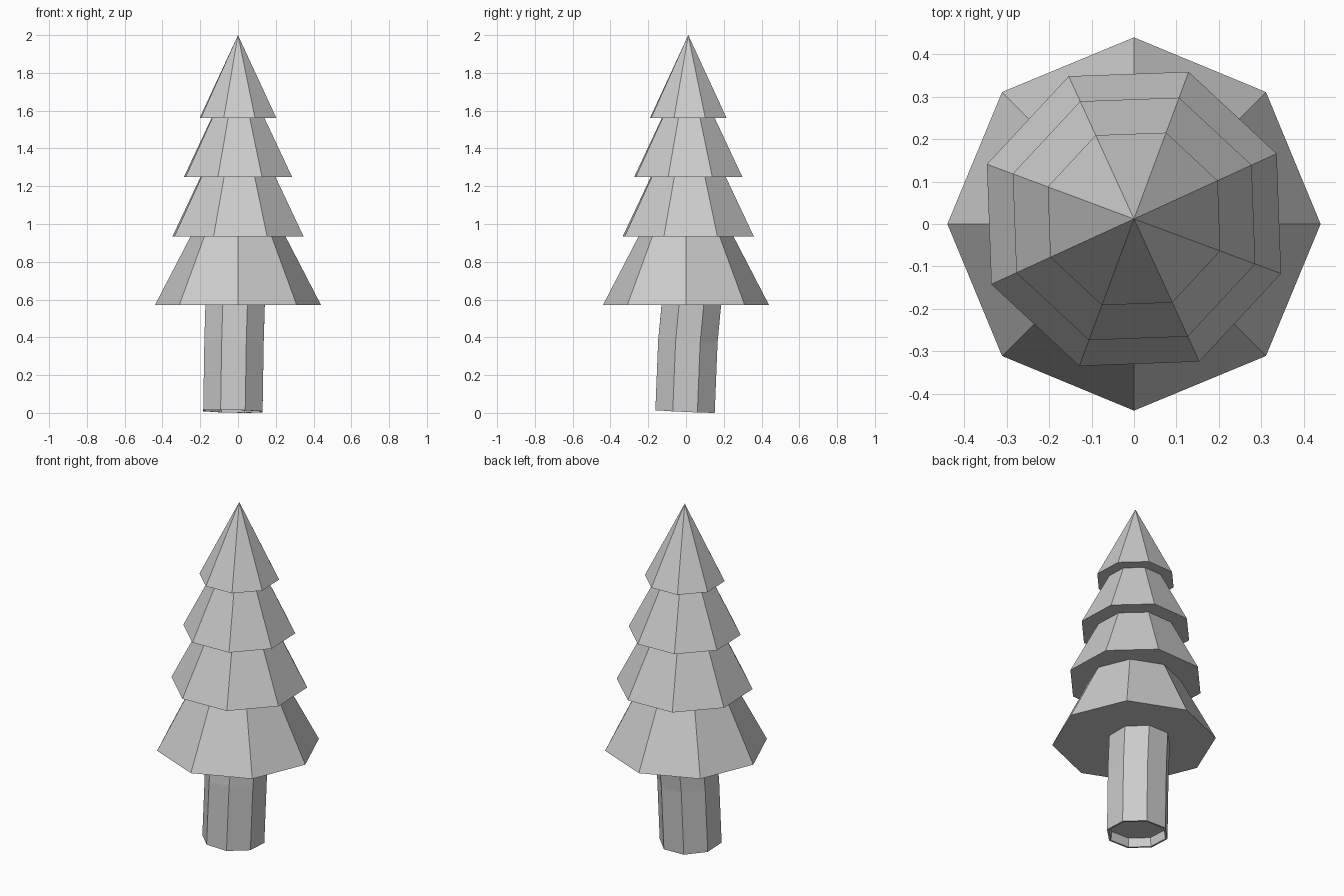
import bpy, bmesh, math

if "Cube" in bpy.data.objects:
    bpy.data.objects.remove(bpy.data.objects["Cube"])

SIDES = 8


def make_object(name, bm):
    bmesh.ops.recalc_face_normals(bm, faces=bm.faces)
    mesh = bpy.data.meshes.new(name)
    bm.to_mesh(mesh)
    bm.free()
    obj = bpy.data.objects.new(name, mesh)
    bpy.context.collection.objects.link(obj)
    return obj


def ring(bm, center, radius, turn, slope=(0, 0)):
    """Octagonal ring of vertices, optionally tilted by a z slope in x and y."""
    verts = []
    for i in range(SIDES):
        a = math.radians(turn + 360 * i / SIDES)
        dx, dy = radius * math.cos(a), radius * math.sin(a)
        verts.append(bm.verts.new((center[0] + dx, center[1] + dy,
                                   center[2] + slope[0] * dx + slope[1] * dy)))
    return verts


def branch_tier(name, center_y, z, radius, apex_z, turn):
    bm = bmesh.new()
    base = ring(bm, (0, center_y, z), radius, turn)
    tip = bm.verts.new((0, center_y, apex_z))
    bm.faces.new(base)
    for i in range(SIDES):
        bm.faces.new((base[i], base[(i + 1) % SIDES], tip))
    return make_object(name, bm)


# Foliage: four stacked eight-sided cones
for name, cy, z, radius, apex, turn in (
        ("branches_bottom", 0.0, 0.57, 0.44, 1.42, 0),
        ("branches_lower", 0.012, 0.935, 0.37, 1.67, 24.6),
        ("branches_upper", 0.012, 1.25, 0.305, 1.86, 24.6),
        ("branches_top", 0.012, 1.56, 0.217, 2.0, 24.6)):
    branch_tier(name, cy, z, radius, apex, turn)

# Trunk: slightly bent octagonal column with a shallow recess underneath
bm = bmesh.new()
tilt = (-0.02, -0.045)
rings = [ring(bm, c, r, 22.5, tilt) for c, r in (
    ((-0.025, -0.003, 0.06), 0.155),
    ((-0.027, -0.005, 0.0083), 0.158),
    ((-0.027, -0.005, 0.0083), 0.17),
    ((-0.021, 0.010, 0.38), 0.17),
    ((-0.010, 0.045, 0.75), 0.17))]
for low, high in zip(rings, rings[1:]):
    for i in range(SIDES):
        j = (i + 1) % SIDES
        bm.faces.new((low[i], low[j], high[j], high[i]))
bm.faces.new(rings[0])
bm.faces.new(rings[-1])
make_object("trunk", bm)
